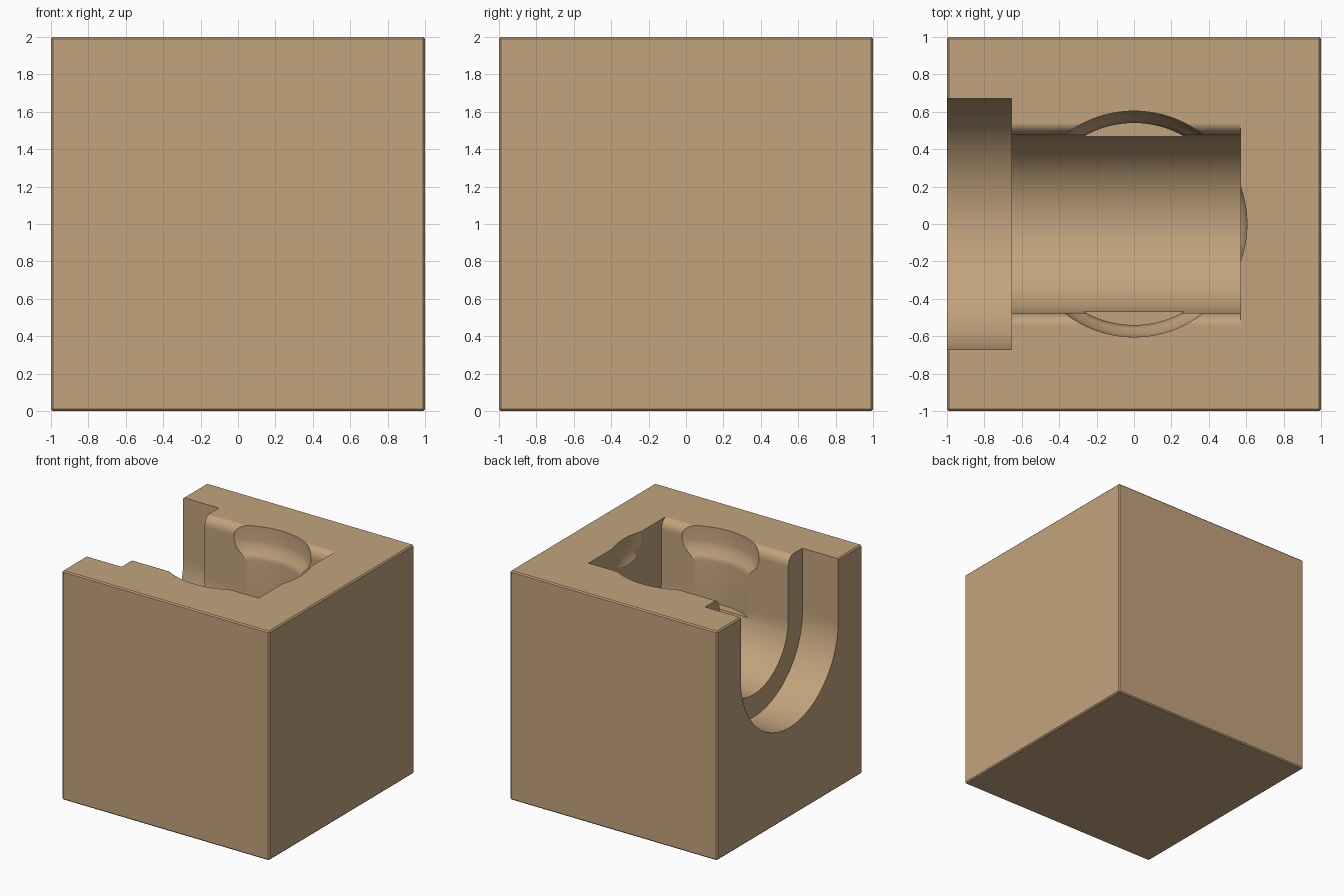
import bpy, bmesh, math

if "Cube" in bpy.data.objects:
    bpy.data.objects.remove(bpy.data.objects["Cube"], do_unlink=True)

tan = bpy.data.materials.new("warm_tan")
tan.use_nodes = True
colour = (0.54, 0.37, 0.205, 1)
tan.diffuse_color = colour
tan.node_tree.nodes["Principled BSDF"].inputs["Base Color"].default_value = colour

CENTRE = 1.455   # height of the channel axis
TOP = 2.0


def make_object(name, bm):
    bmesh.ops.recalc_face_normals(bm, faces=bm.faces)
    mesh = bpy.data.meshes.new(name)
    bm.to_mesh(mesh)
    bm.free()
    mesh.materials.append(tan)
    obj = bpy.data.objects.new(name, mesh)
    bpy.context.collection.objects.link(obj)
    return obj


def channel_cutter(name, radius, x0, x1, lip=0.0, lip_height=0.0):
    """U-shaped prism along x, optionally flared by a rounded lip at the top."""
    half = [(radius * math.sin(a), CENTRE - radius * math.cos(a))
            for a in (math.pi / 2 * i / 32 for i in range(33))]
    if lip:
        for i in range(9):
            a = math.pi / 2 * i / 8
            half.append((radius + lip * (1 - math.cos(a)),
                         TOP - lip_height * (1 - math.sin(a))))
    half.append((radius + lip, TOP + 0.2))
    outline = half + [(-y, z) for y, z in reversed(half[1:])]
    bm = bmesh.new()
    face = bm.faces.new([bm.verts.new((x0, y, z)) for y, z in outline])
    grown = bmesh.ops.extrude_face_region(bm, geom=[face])["geom"]
    bmesh.ops.translate(bm, vec=(x1 - x0, 0, 0),
                        verts=[v for v in grown if isinstance(v, bmesh.types.BMVert)])
    return make_object(name, bm)


def turned_cutter(name, profile, sides=96):
    """Solid turned around the vertical axis from (radius, height) points."""
    bm = bmesh.new()
    rings = [[bm.verts.new((r * math.cos(2 * math.pi * i / sides),
                            r * math.sin(2 * math.pi * i / sides), z))
              for i in range(sides)] for r, z in profile]
    for low, high in zip(rings, rings[1:]):
        for i in range(sides):
            j = (i + 1) % sides
            bm.faces.new((low[i], low[j], high[j], high[i]))
    bm.faces.new(rings[0])
    bm.faces.new(rings[-1])
    return make_object(name, bm)


# Block with finely chamfered edges
bm = bmesh.new()
bmesh.ops.create_cube(bm, size=2)
bmesh.ops.translate(bm, vec=(0, 0, 1), verts=bm.verts)
bmesh.ops.bevel(bm, geom=bm.edges[:], offset=0.01, segments=1, affect='EDGES')
block = make_object("socket_block", bm)

# Wide mouth, narrower channel with rounded lips, and round central pocket
cutters = [
    channel_cutter("mouth_cutter", 0.672, -1.2, -0.655),
    channel_cutter("channel_cutter", 0.475, -0.8, 0.57, 0.065, 0.09),
    turned_cutter("pocket_cutter", [(0.54, 1.37), (0.54, 1.73), (0.56, 1.77),
                                    (0.59, 1.82), (0.603, 1.88), (0.605, 2.2)]),
]
bpy.context.view_layer.objects.active = block
for cutter in cutters:
    cutter.hide_render = True
    cut = block.modifiers.new(cutter.name, 'BOOLEAN')
    cut.operation = 'DIFFERENCE'
    cut.solver = 'EXACT'
    cut.object = cutter
    bpy.ops.object.modifier_apply(modifier=cut.name)
for cutter in cutters:
    bpy.data.objects.remove(cutter, do_unlink=True)

# Smooth curved walls, crisp edges
bpy.ops.object.select_all(action='DESELECT')
block.select_set(True)
bpy.ops.object.shade_smooth_by_angle(angle=math.radians(30))
weighted = block.modifiers.new("even_shading", 'WEIGHTED_NORMAL')
weighted.keep_sharp = True
